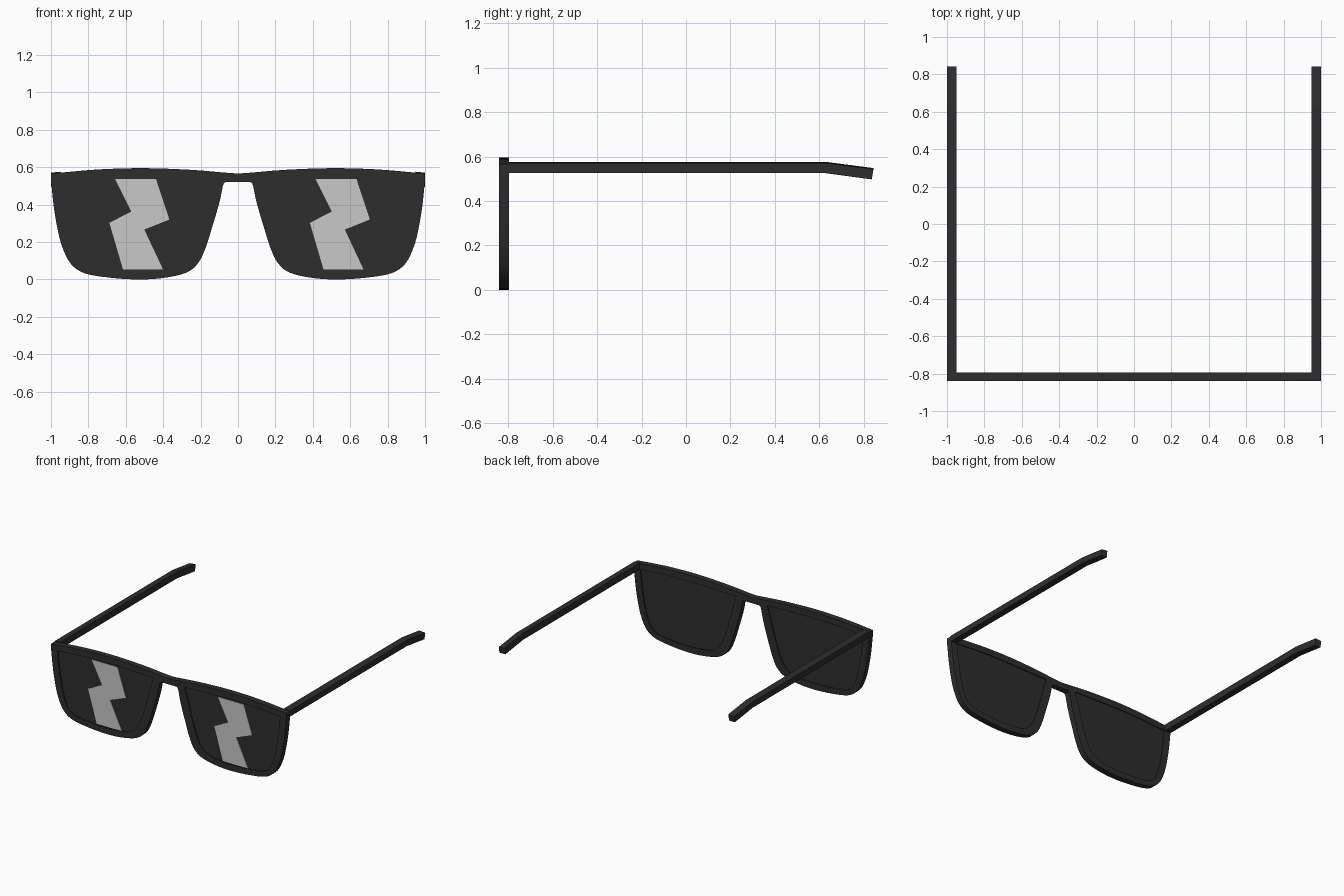
import bpy, bmesh, math
from mathutils import Vector, Matrix

if "Cube" in bpy.data.objects:
    bpy.data.objects.remove(bpy.data.objects["Cube"])


def material(name, rgb):
    m = bpy.data.materials.new(name)
    m.diffuse_color = (*rgb, 1)
    m.use_nodes = True
    m.node_tree.nodes["Principled BSDF"].inputs["Base Color"].default_value = m.diffuse_color
    return m


BLACK = material("black plastic", (0.027, 0.027, 0.028))
TINT = material("dark lens", (0.026, 0.026, 0.027))
SHINE = material("light grey glint", (0.58, 0.58, 0.58))


def smooth_path(pts, steps=4):
    """Catmull-Rom through an open list of points."""
    p = [Vector(q) for q in pts]
    p = [2 * p[0] - p[1]] + p + [2 * p[-1] - p[-2]]
    out = []
    for a, b, c, d in zip(p, p[1:], p[2:], p[3:]):
        for i in range(steps):
            t = i / steps
            out.append(0.5 * (2 * b + (c - a) * t + (2 * a - 5 * b + 4 * c - d) * t * t
                              + (3 * b - a - 3 * c + d) * t ** 3))
    return out + [p[-2]]


def mirror(loop):
    return [Vector((-q[0], q[1])) for q in reversed(loop)]


def plate(name, loops, y0, y1, mat):
    """Filled x-z outline (further loops are holes) between two depths."""
    cu = bpy.data.curves.new(name, 'CURVE')
    cu.dimensions = '2D'
    cu.fill_mode = 'BOTH'
    cu.extrude = (y1 - y0) / 2
    for loop in loops:
        s = cu.splines.new('POLY')
        s.points.add(len(loop) - 1)
        for pt, q in zip(s.points, loop):
            pt.co = (q[0], q[1], 0, 1)
        s.use_cyclic_u = True
    tmp = bpy.data.objects.new(name + "_curve", cu)
    bpy.context.collection.objects.link(tmp)
    bpy.context.view_layer.update()
    me = bpy.data.meshes.new_from_object(tmp.evaluated_get(bpy.context.evaluated_depsgraph_get()))
    bpy.data.objects.remove(tmp)
    me.transform(Matrix.Translation((0, (y0 + y1) / 2, 0)) @ Matrix.Rotation(math.pi / 2, 4, 'X'))
    return finish(name, me, mat)


def finish(name, me, mat):
    bm = bmesh.new()
    bm.from_mesh(me)
    bmesh.ops.remove_doubles(bm, verts=bm.verts, dist=1e-5)
    bmesh.ops.recalc_face_normals(bm, faces=bm.faces)
    bm.to_mesh(me)
    bm.free()
    me.materials.clear()
    me.materials.append(mat)
    ob = bpy.data.objects.new(name, me)
    bpy.context.collection.objects.link(ob)
    bpy.ops.object.select_all(action='DESELECT')
    ob.select_set(True)
    bpy.context.view_layer.objects.active = ob
    bpy.ops.object.shade_smooth_by_angle(angle=math.radians(30))
    return ob


# Frame outline, right half: brow, then round the rim to the bridge
brow = smooth_path([(0, .566), (.08, .572), (.25, .586), (.5, .595), (.75, .588), (1, .566)])
rim = smooth_path([(1, .53), (.985, .39), (.965, .27), (.94, .175), (.895, .085), (.82, .033),
                   (.68, .009), (.53, 0), (.4, .008), (.28, .035), (.215, .085), (.175, .165),
                   (.135, .29), (.1, .41), (.081, .5)])
half = brow + rim + [Vector((.075, .516)), Vector((.063, .522))]
outline = half + mirror(half)[:-1]

# Lens opening
hole = (smooth_path([(.132, .538), (.3, .542), (.53, .546), (.75, .541), (.945, .527)])
        + smooth_path([(.937, .44), (.915, .29), (.885, .17), (.845, .095), (.775, .064),
                       (.65, .05), (.53, .046), (.4, .055), (.315, .078), (.265, .13),
                       (.225, .22), (.18, .37), (.145, .495)]))
plate("front_frame", [outline, hole, mirror(hole)], -.84, -.795, BLACK)

# Lenses, slightly recessed on both sides, with zigzag glints on the front
zigzag = [(.415, .536), (.634, .536), (.705, .32), (.571, .267), (.671, .054),
          (.457, .054), (.384, .303), (.502, .363)]
for side, loop, dx in (("right", hole, 0), ("left", mirror(hole), -1.072)):
    plate(side + "_lens", [loop], -.832, -.803, TINT)
    plate(side + "_glint", [[(x + dx, z) for x, z in zigzag]], -.836, -.831, SHINE)

# Temple arms: square bar with a drooping tip
stations = [(-.80, .526, .574), (.62, .526, .574), (.835, .497, .546)]
for side, sx in (("right", 1), ("left", -1)):
    bm = bmesh.new()
    rings = []
    for i, (y, lo, hi) in enumerate(stations):
        lean = .008 if i else 0
        rings.append([bm.verts.new(c) for c in (
            (sx * .95, y, lo), (sx, y, lo), (sx, y + lean, hi - .003), (sx * .95, y + lean, hi + .002))])
    for a, b in zip(rings, rings[1:]):
        for k in range(4):
            bm.faces.new((a[k], a[k - 1], b[k - 1], b[k]))
    bm.faces.new(rings[0])
    bm.faces.new(rings[-1])
    me = bpy.data.meshes.new(side + "_temple")
    bm.to_mesh(me)
    bm.free()
    arm = finish(side + "_temple", me, BLACK)
    for p in arm.data.polygons:
        p.use_smooth = False
